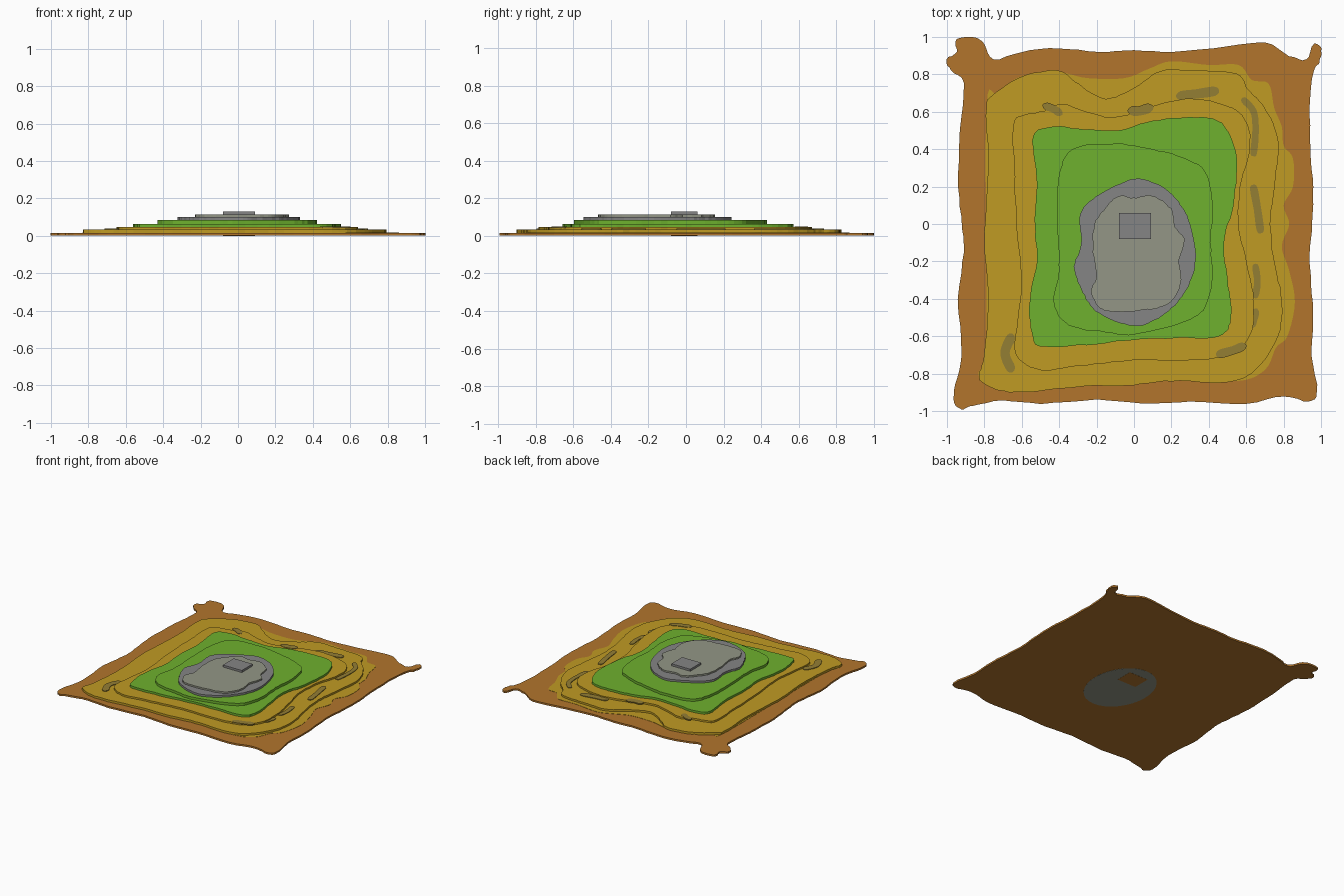
import bpy, bmesh, math, random
from mathutils import Vector

random.seed(4)
if "Cube" in bpy.data.objects:
    bpy.data.objects.remove(bpy.data.objects["Cube"], do_unlink=True)


def material(name, r, g, b):
    def lin(c):
        c /= 255
        return c / 12.92 if c < 0.04045 else ((c + 0.055) / 1.055) ** 2.4
    m = bpy.data.materials.new(name)
    col = (lin(r), lin(g), lin(b), 1)
    m.diffuse_color = col
    m.use_nodes = True
    m.node_tree.nodes["Principled BSDF"].inputs["Base Color"].default_value = col
    return m


CLAY = material("clay brown", 178, 117, 44)
OCHRE = material("ochre", 192, 155, 35)
OLIVE = material("olive", 148, 126, 52)
GRASS = material("grass green", 110, 177, 46)
ROCK = material("rock grey", 133, 133, 133)
STONE = material("pale stone", 147, 150, 134)


def smooth_loop(pts, steps=5, rough=0.0):
    """Closed Catmull-Rom curve through pts, with a little roughness."""
    p = [Vector(q) for q in pts]
    n, out = len(p), []
    for i in range(n):
        a, b, c, d = p[i - 1], p[i], p[(i + 1) % n], p[(i + 2) % n]
        for s in range(steps):
            t = s / steps
            v = 0.5 * (2 * b + (c - a) * t + (2 * a - 5 * b + 4 * c - d) * t * t
                       + (3 * b - a - 3 * c + d) * t ** 3)
            out.append(v + Vector((random.uniform(-rough, rough),
                                   random.uniform(-rough, rough))))
    return out


def slab(name, loop, z0, z1, mat):
    """Flat slab: an outline extruded from z0 to z1."""
    bm = bmesh.new()
    low = [bm.verts.new((x, y, z0)) for x, y in loop]
    high = [bm.verts.new((x, y, z1)) for x, y in loop]
    bm.faces.new(low)
    bm.faces.new(high)
    for i in range(len(loop)):
        j = (i + 1) % len(loop)
        bm.faces.new((low[i], low[j], high[j], high[i]))
    bmesh.ops.recalc_face_normals(bm, faces=bm.faces)
    me = bpy.data.meshes.new(name)
    bm.to_mesh(me)
    bm.free()
    me.materials.append(mat)
    ob = bpy.data.objects.new(name, me)
    bpy.context.collection.objects.link(ob)
    return ob


def stroke(name, path, width, z0, z1, mat):
    """Rounded brush-like plate following a short path."""
    p = [Vector(q) for q in path]
    left, right = [], []
    for i, q in enumerate(p):
        d = (p[min(i + 1, len(p) - 1)] - p[max(i - 1, 0)]).normalized()
        side = Vector((-d.y, d.x)) * width / 2
        left.append(q + side)
        right.append(q - side)
    ends = (p[-1] - p[-2]).normalized(), (p[0] - p[1]).normalized()
    loop = left + [p[-1] + ends[0] * width * 0.5] + right[::-1] + [p[0] + ends[1] * width * 0.5]
    slab(name, smooth_loop(loop, 4), z0, z1, mat)


# Ground sheet with knobbly corners
base = [(-.92, -.99), (-.86, -.97), (-.7, -.945), (-.5, -.96), (-.2, -.94), (.05, -.96),
        (.3, -.95), (.6, -.96), (.8, -.92), (.93, -.95), (.98, -.9), (.95, -.7), (.96, -.5),
        (.94, -.2), (.96, .1), (.95, .3), (.94, .6), (.96, .82), (.99, .86), (1, .94),
        (.955, .96), (.92, .88), (.83, .9), (.7, .97), (.5, .95), (.2, .92), (0, .93),
        (-.2, .92), (-.4, .94), (-.6, .92), (-.75, .88), (-.8, .96), (-.85, .995),
        (-.95, .99), (-.95, .92), (-1, .88), (-.98, .82), (-.91, .75), (-.93, .5),
        (-.94, .2), (-.92, 0), (-.91, -.15), (-.94, -.4), (-.92, -.7), (-.955, -.85),
        (-.96, -.96)]
slab("ground_sheet", smooth_loop(base, 4, .003), .002, .016, CLAY)

# Thin scalloped ochre wash on the ground
apron = [(-.6, .79), (-.4, .81), (-.25, .78), (-.05, .78), (.08, .83), (.2, .87), (.4, .85),
         (.56, .85), (.63, .77), (.72, .75), (.75, .62), (.79, .52), (.8, .42), (.85, .35),
         (.85, .2), (.8, .1), (.83, 0), (.79, -.12), (.83, -.25), (.86, -.42), (.82, -.6),
         (.76, -.66), (.7, -.78), (.55, -.84), (.2, -.82), (-.3, -.85), (-.7, -.88),
         (-.83, -.81), (-.79, -.6), (-.79, .6), (-.73, .7)]
slab("ochre_wash", smooth_loop(apron, 5), .015, .018, OCHRE)

# Ochre terraces
terrace_1 = [(-.79, .62), (-.75, .69), (-.6, .79), (-.4, .82), (-.3, .75), (-.15, .67),
             (0, .73), (.15, .82), (.35, .82), (.55, .8), (.61, .72), (.7, .62), (.77, .45),
             (.75, .2), (.73, 0), (.75, -.2), (.79, -.4), (.77, -.6), (.65, -.78), (.5, -.845),
             (.2, -.84), (0, -.86), (-.3, -.87), (-.6, -.9), (-.75, -.88), (-.83, -.82),
             (-.8, -.7), (-.78, -.4), (-.8, -.1), (-.78, .3)]
slab("lower_ochre_terrace", smooth_loop(terrace_1, 6, .003), .015, .033, OCHRE)
terrace_2 = [(-.64, .55), (-.5, .6), (-.38, .64), (-.25, .6), (-.1, .57), (.1, .63), (.3, .67),
             (.5, .63), (.6, .55), (.62, .4), (.57, .2), (.56, 0), (.6, -.2), (.64, -.4),
             (.62, -.6), (.5, -.7), (.3, -.73), (0, -.73), (-.3, -.76), (-.5, -.78),
             (-.63, -.7), (-.62, -.5), (-.6, -.3), (-.63, 0), (-.64, .3)]
slab("upper_ochre_terrace", smooth_loop(terrace_2, 6, .003), .03, .047, OCHRE)

# Olive streaks lying on the terraces
streaks = [([(-.47, .63), (-.43, .615), (-.4, .595)], .04, .05),
           ([(-.01, .605), (.03, .605), (.08, .62)], .05, .05),
           ([(.25, .685), (.33, .695), (.43, .71)], .05, .038),
           ([(.59, .66), (.64, .6), (.65, .5), (.64, .38)], .035, .038),
           ([(.64, .19), (.66, .08), (.675, -.03)], .04, .038),
           ([(.65, -.23), (.66, -.31), (.65, -.38)], .035, .038),
           ([(.65, -.47), (.64, -.51), (.63, -.54)], .04, .038),
           ([(.46, -.695), (.53, -.675), (.58, -.655)], .045, .05),
           ([(-.66, -.61), (-.69, -.69), (-.66, -.77)], .05, .038)]
for i, (path, width, top) in enumerate(streaks):
    stroke(f"olive_streak_{i + 1}", path, width, top - .009, top, OLIVE)

# Grass terraces
grass_1 = [(-.54, .47), (-.43, .52), (-.3, .51), (-.1, .5), (.1, .55), (.3, .57), (.47, .54),
           (.55, .35), (.53, .1), (.48, -.1), (.5, -.3), (.52, -.5), (.45, -.6), (.2, -.61),
           (0, -.62), (-.3, -.65), (-.5, -.655), (-.54, -.6), (-.56, -.42), (-.52, -.2),
           (-.53, 0), (-.52, .25)]
slab("lower_grass_terrace", smooth_loop(grass_1, 6, .003), .045, .064, GRASS)
grass_2 = [(-.33, .4), (-.1, .43), (.1, .4), (.25, .36), (.38, .28), (.42, .1), (.41, -.1),
           (.42, -.3), (.37, -.46), (.25, -.53), (0, -.59), (-.15, -.58), (-.35, -.54),
           (-.43, -.42), (-.4, -.25), (-.41, 0), (-.4, .25)]
slab("upper_grass_terrace", smooth_loop(grass_2, 6, .003), .062, .084, GRASS)

# Rocky summit
rock = [(0, .24), (.15, .2), (.25, .1), (.3, 0), (.33, -.2), (.28, -.35), (.2, -.45),
        (.05, -.54), (-.1, -.52), (-.22, -.45), (-.28, -.35), (-.32, -.23), (-.28, -.1),
        (-.29, .05), (-.2, .15)]
slab("rock_ring", smooth_loop(rock, 6, .003), .08, .1, ROCK)
stone = [(0, .14), (.1, .15), (.2, .08), (.22, -.02), (.27, -.08), (.24, -.2), (.25, -.32),
         (.18, -.43), (.05, -.46), (-.08, -.47), (-.18, -.45), (-.23, -.36), (-.2, -.28),
         (-.22, -.15), (-.21, 0), (-.14, .1), (-.08, .15)]
slab("stone_plateau", smooth_loop(stone, 6, .003), .095, .113, STONE)

# Block on the summit
block = [(-.08, -.08), (.09, -.08), (.09, .06), (-.08, .06)]
slab("summit_block", block, .105, .13, ROCK)

# Underside plates
oval = [(.24 * math.cos(a * math.pi / 16), -.16 + .31 * math.sin(a * math.pi / 16))
        for a in range(32)]
slab("underside_stone", oval, .001, .003, STONE)
slab("underside_patch", block, 0, .003, CLAY)
